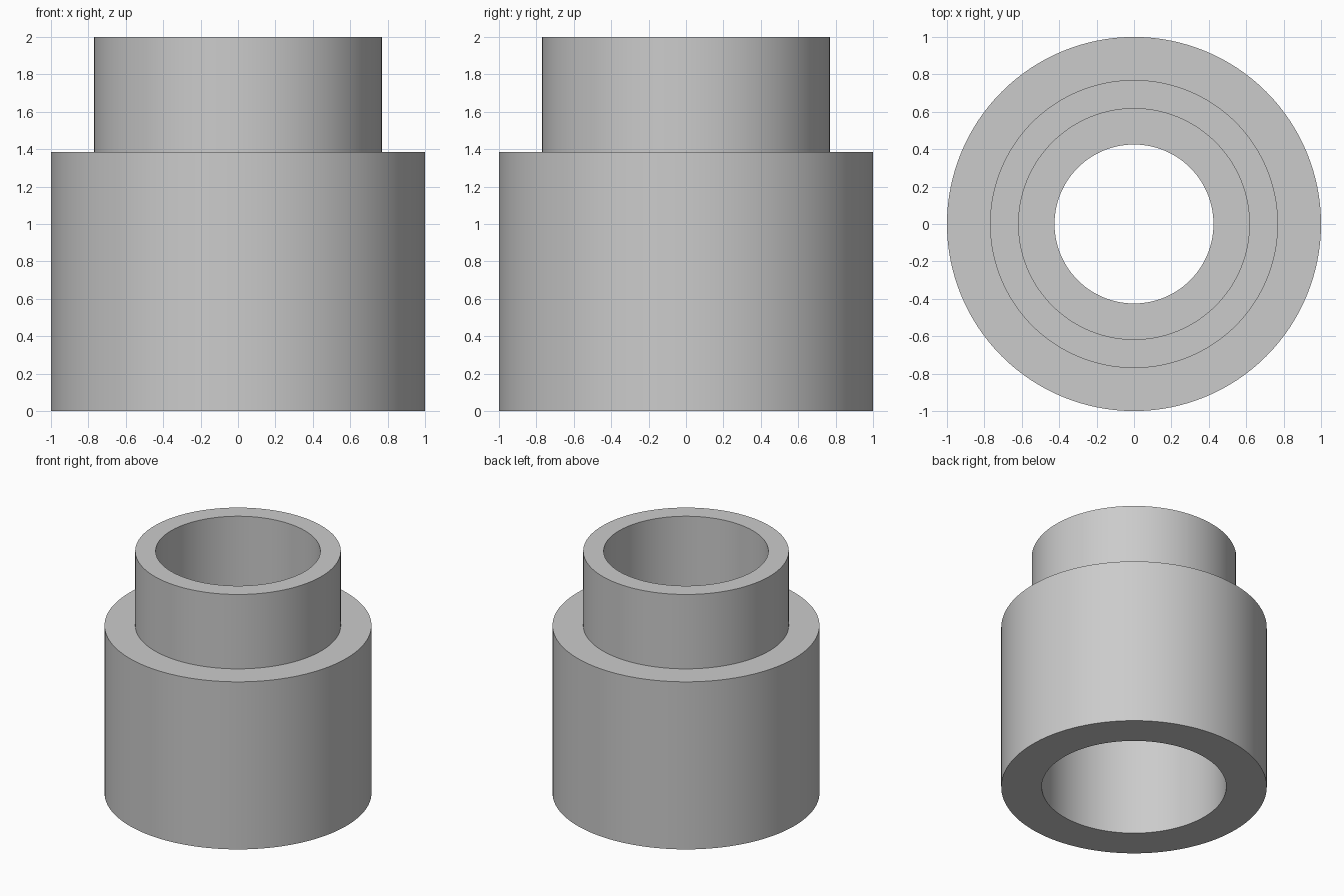
import bpy
import bmesh
import math

cube = bpy.data.objects.get("Cube")
if cube:
    bpy.data.objects.remove(cube, do_unlink=True)

SEGMENTS = 128

# Single grey material
grey = bpy.data.materials.new("plain_grey")
grey.use_nodes = True
colour = (0.6, 0.6, 0.6, 1.0)
grey.diffuse_color = colour
grey.node_tree.nodes["Principled BSDF"].inputs["Base Color"].default_value = colour


def lathe(name, profile, material):
    """Revolve a closed (radius, height) profile around the z axis."""
    bm = bmesh.new()
    verts = [bm.verts.new((r, 0, z)) for r, z in profile]
    edges = [bm.edges.new((verts[i - 1], verts[i])) for i in range(len(verts))]
    bmesh.ops.spin(bm, geom=verts + edges, cent=(0, 0, 0), axis=(0, 0, 1),
                   angle=math.tau, steps=SEGMENTS, use_duplicate=False)
    bmesh.ops.remove_doubles(bm, verts=bm.verts[:], dist=1e-4)
    bmesh.ops.recalc_face_normals(bm, faces=bm.faces[:])
    mesh = bpy.data.meshes.new(name)
    bm.to_mesh(mesh)
    bm.free()
    mesh.materials.append(material)
    obj = bpy.data.objects.new(name, mesh)
    bpy.context.collection.objects.link(obj)
    bpy.ops.object.select_all(action="DESELECT")
    obj.select_set(True)
    bpy.context.view_layer.objects.active = obj
    bpy.ops.object.shade_smooth_by_angle(angle=math.radians(30))
    return obj


# Stepped sleeve: wide lower socket, narrow upper socket, stop ring between
lathe("stepped_sleeve", [
    (0.695, 0), (1, 0), (1, 1.385), (0.77, 1.385),      # outside
    (0.77, 2), (0.617, 2), (0.617, 1.3),                # upper socket
    (0.425, 1.3), (0.425, 1.1), (0.695, 1.1),           # stop ring
], grey)
